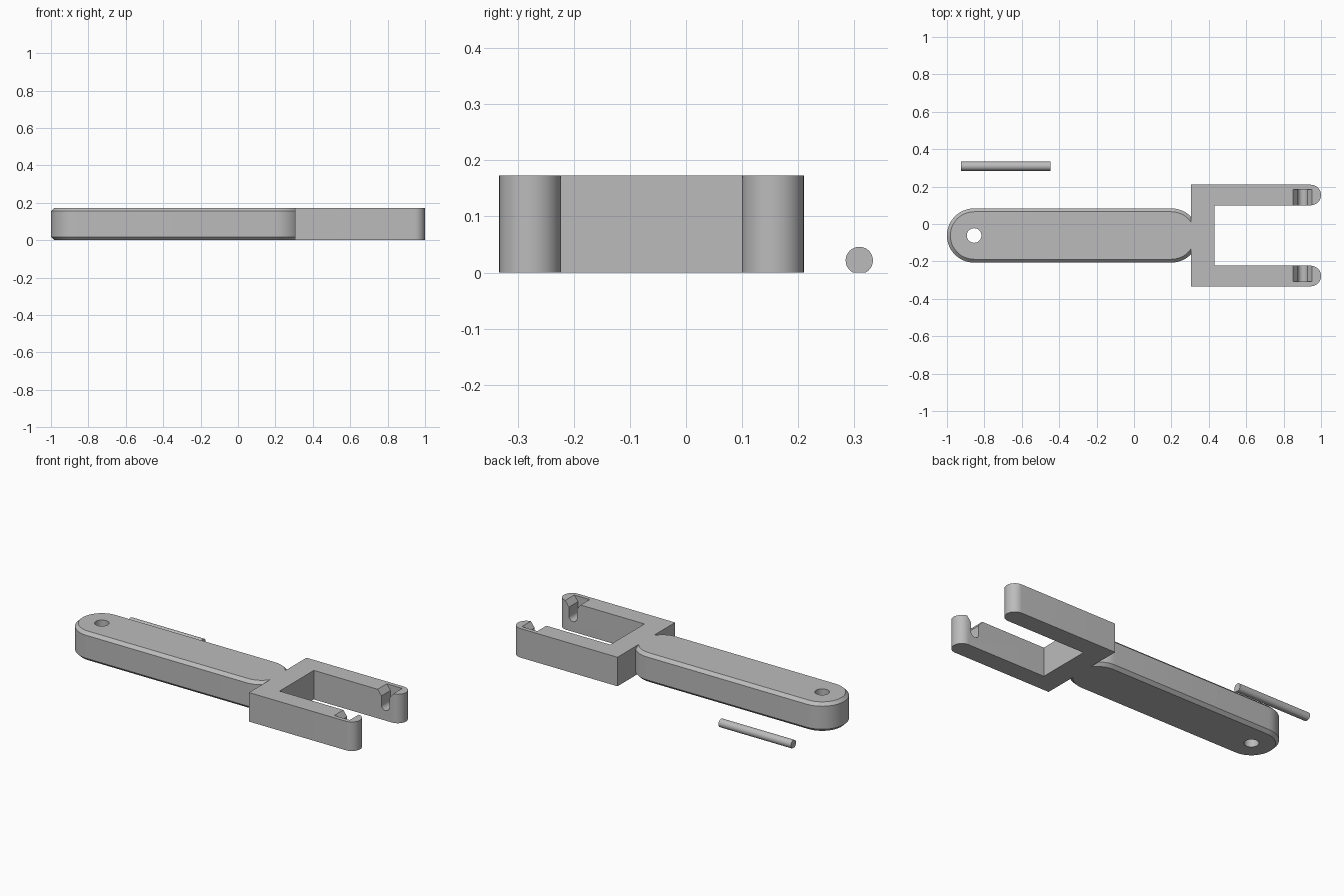
import bpy, bmesh
from math import pi, cos, sin, radians
from mathutils import Vector, Matrix

cube = bpy.data.objects.get("Cube")
if cube:
    bpy.data.objects.remove(cube, do_unlink=True)

HEIGHT = 0.173
MID_Y = -0.0615      # centre line of handle and fork
FORK_X = 0.305       # where the handle meets the fork

grey = bpy.data.materials.new("plain grey")
grey.use_nodes = True
grey.diffuse_color = (0.5, 0.5, 0.5, 1)
grey.node_tree.nodes["Principled BSDF"].inputs["Base Color"].default_value = (0.5, 0.5, 0.5, 1)


def arc(cx, cy, r, start, end, n=24):
    """Points on an arc, angles in degrees."""
    angles = [radians(start + (end - start) * i / n) for i in range(n + 1)]
    return [(cx + r * cos(a), cy + r * sin(a)) for a in angles]


def loft(name, rings):
    """Solid through matching rings of 3D points, capped at both ends."""
    bm = bmesh.new()
    loops = [[bm.verts.new(p) for p in ring] for ring in rings]
    for low, high in zip(loops, loops[1:]):
        for i in range(len(low)):
            j = (i + 1) % len(low)
            bm.faces.new((low[i], low[j], high[j], high[i]))
    bm.faces.new(loops[0][::-1])
    bm.faces.new(loops[-1])
    bmesh.ops.recalc_face_normals(bm, faces=bm.faces)
    mesh = bpy.data.meshes.new(name)
    bm.to_mesh(mesh)
    bm.free()
    obj = bpy.data.objects.new(name, mesh)
    bpy.context.collection.objects.link(obj)
    obj.data.materials.append(grey)
    return obj


def prism_z(name, outline, z0, z1):
    return loft(name, [[(x, y, z) for x, y in outline] for z in (z0, z1)])


def activate(obj):
    bpy.ops.object.select_all(action='DESELECT')
    obj.select_set(True)
    bpy.context.view_layer.objects.active = obj


def cut(obj, cutter):
    cutter.hide_render = True
    mod = obj.modifiers.new("cut", 'BOOLEAN')
    mod.operation = 'DIFFERENCE'
    mod.solver = 'EXACT'
    mod.object = cutter
    activate(obj)
    bpy.ops.object.modifier_apply(modifier=mod.name)
    bpy.data.objects.remove(cutter, do_unlink=True)


def clip(obj, point, normal):
    """Remove everything on the normal side of a plane and cap the opening."""
    bm = bmesh.new()
    bm.from_mesh(obj.data)
    res = bmesh.ops.bisect_plane(bm, geom=bm.verts[:] + bm.edges[:] + bm.faces[:],
                                 plane_co=point, plane_no=normal, clear_outer=True)
    edges = [e for e in res["geom_cut"] if isinstance(e, bmesh.types.BMEdge)]
    bmesh.ops.holes_fill(bm, edges=edges)
    bmesh.ops.recalc_face_normals(bm, faces=bm.faces)
    bm.to_mesh(obj.data)
    bm.free()


def smooth(obj):
    activate(obj)
    bpy.ops.object.shade_smooth_by_angle(angle=radians(30))


# Handle: chamfered bar with round ends and a hanging hole
def bar_ring(r, z):
    pts = arc(-0.855, MID_Y, r, 90, 270) + arc(0.2, MID_Y, r, -90, 90)
    return [(x, y, z) for x, y in pts]


CHAMFER = 0.018
handle = loft("handle", [bar_ring(0.145 - CHAMFER, 0), bar_ring(0.145, CHAMFER),
                         bar_ring(0.145, HEIGHT - CHAMFER), bar_ring(0.145 - CHAMFER, HEIGHT)])
clip(handle, (FORK_X, 0, 0), (1, 0, 0))
cut(handle, prism_z("hole_cutter", arc(-0.855, MID_Y, 0.039, 0, 350, 35), -0.1, 0.3))
smooth(handle)

# Fork: crossbar with two round-tipped arms
HALF, INNER, TIP = 0.2715, 0.1615, 0.055
arm_mid = (HALF + INNER) / 2
half_outline = [(0.43, INNER)] + arc(1 - TIP, arm_mid, TIP, -90, 90) + [(FORK_X, HALF)]
outline = half_outline + [(x, -y) for x, y in reversed(half_outline)]
fork = prism_z("fork", [(x, y + MID_Y) for x, y in outline], 0, HEIGHT)

# Funnel-topped pin slots, open on the inner side of each arm
SLOT_X, SLOT_R = 0.902, 0.026
half_mouth = 0.051
slot = arc(SLOT_X, 0.06 + SLOT_R, SLOT_R, 180, 360, 16)
slot += [(SLOT_X + SLOT_R, HEIGHT - 0.033), (SLOT_X + half_mouth, HEIGHT),
         (SLOT_X + half_mouth, 0.25), (SLOT_X - half_mouth, 0.25),
         (SLOT_X - half_mouth, HEIGHT), (SLOT_X - SLOT_R, HEIGHT - 0.033)]
for side in (-1, 1):
    ys = [MID_Y + side * d for d in (0.1, 0.247)]
    cut(fork, loft("slot_cutter", [[(x, y, z) for x, z in slot] for y in ys]))
smooth(fork)

# Loose pin, flattened underneath
pin_ring = arc(0.309, 0.0215, 0.0243, 0, 352.5, 47)
pin = loft("pin", [[(x, y, z) for y, z in pin_ring] for x in (-0.925, -0.447)])
clip(pin, (0, 0, 0), (0, 0, -1))
smooth(pin)
